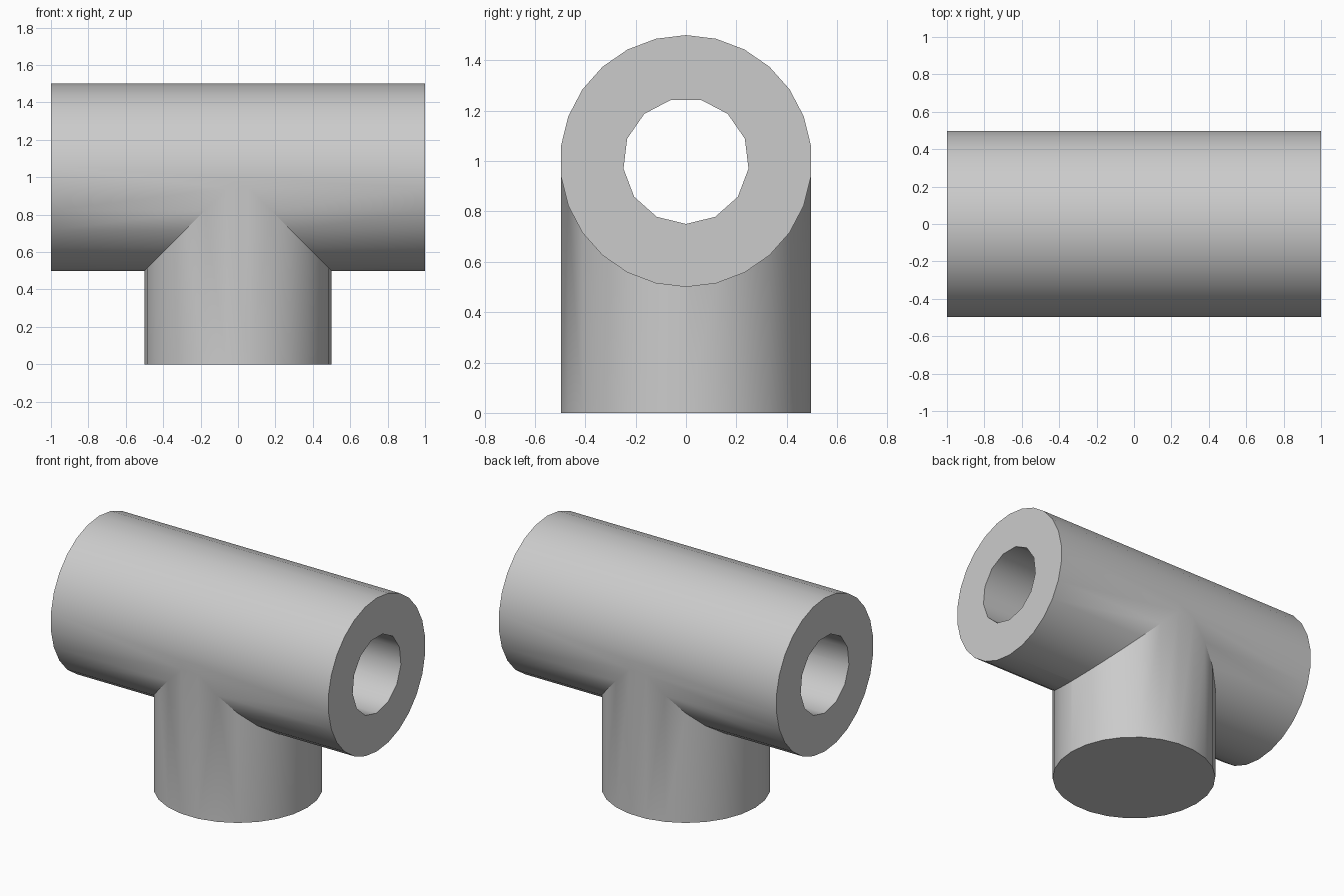
import bpy
import bmesh
from math import cos, sin, pi, radians
from mathutils import Matrix

cube = bpy.data.objects.get("Cube")
if cube:
    bpy.data.objects.remove(cube, do_unlink=True)

AXIS_HEIGHT = 1.0
OUTER, BORE = (0.5, 26), (0.25, 13)   # radius and number of sides

grey = bpy.data.materials.new("light grey")
grey.use_nodes = True
grey.diffuse_color = (0.6, 0.6, 0.6, 1)
grey.node_tree.nodes["Principled BSDF"].inputs["Base Color"].default_value = (0.6, 0.6, 0.6, 1)


def cylinder(name, size, start, end, tilt):
    """Prism along its own z, tilted about y around the pipe crossing point."""
    radius, sides = size
    bm = bmesh.new()
    ring = [bm.verts.new((radius * cos(2 * pi * i / sides),
                          radius * sin(2 * pi * i / sides), start))
            for i in range(sides)]
    base = bm.faces.new(ring)
    out = bmesh.ops.extrude_face_region(bm, geom=[base], use_keep_orig=True)
    top = [v for v in out["geom"] if isinstance(v, bmesh.types.BMVert)]
    bmesh.ops.translate(bm, verts=top, vec=(0, 0, end - start))
    bm.transform(Matrix.Translation((0, 0, AXIS_HEIGHT))
                 @ Matrix.Rotation(radians(tilt), 4, "Y"))
    bmesh.ops.recalc_face_normals(bm, faces=bm.faces)
    mesh = bpy.data.meshes.new(name)
    bm.to_mesh(mesh)
    bm.free()
    mesh.materials.append(grey)
    obj = bpy.data.objects.new(name, mesh)
    bpy.context.collection.objects.link(obj)
    return obj


def combine(target, other, operation):
    """Apply a boolean and discard the second shape."""
    other.hide_render = True
    mod = target.modifiers.new("join", "BOOLEAN")
    mod.operation = operation
    mod.solver = "EXACT"
    mod.object = other
    bpy.context.view_layer.objects.active = target
    bpy.ops.object.modifier_apply(modifier=mod.name)
    bpy.data.objects.remove(other, do_unlink=True)


# Outer walls: straight run plus the branch going down
pipe = cylinder("tee_pipe", OUTER, -1, 1, 90)
combine(pipe, cylinder("branch", OUTER, 0, 1, 180), "UNION")

# Bores through the run and up the branch
combine(pipe, cylinder("run_bore", BORE, -1.1, 1.1, 90), "DIFFERENCE")
combine(pipe, cylinder("branch_bore", BORE, 0, 1.1, 180), "DIFFERENCE")

# Smooth round walls with crisp rims
bpy.ops.object.select_all(action="DESELECT")
pipe.select_set(True)
bpy.context.view_layer.objects.active = pipe
bpy.ops.object.shade_smooth_by_angle(angle=radians(30))
